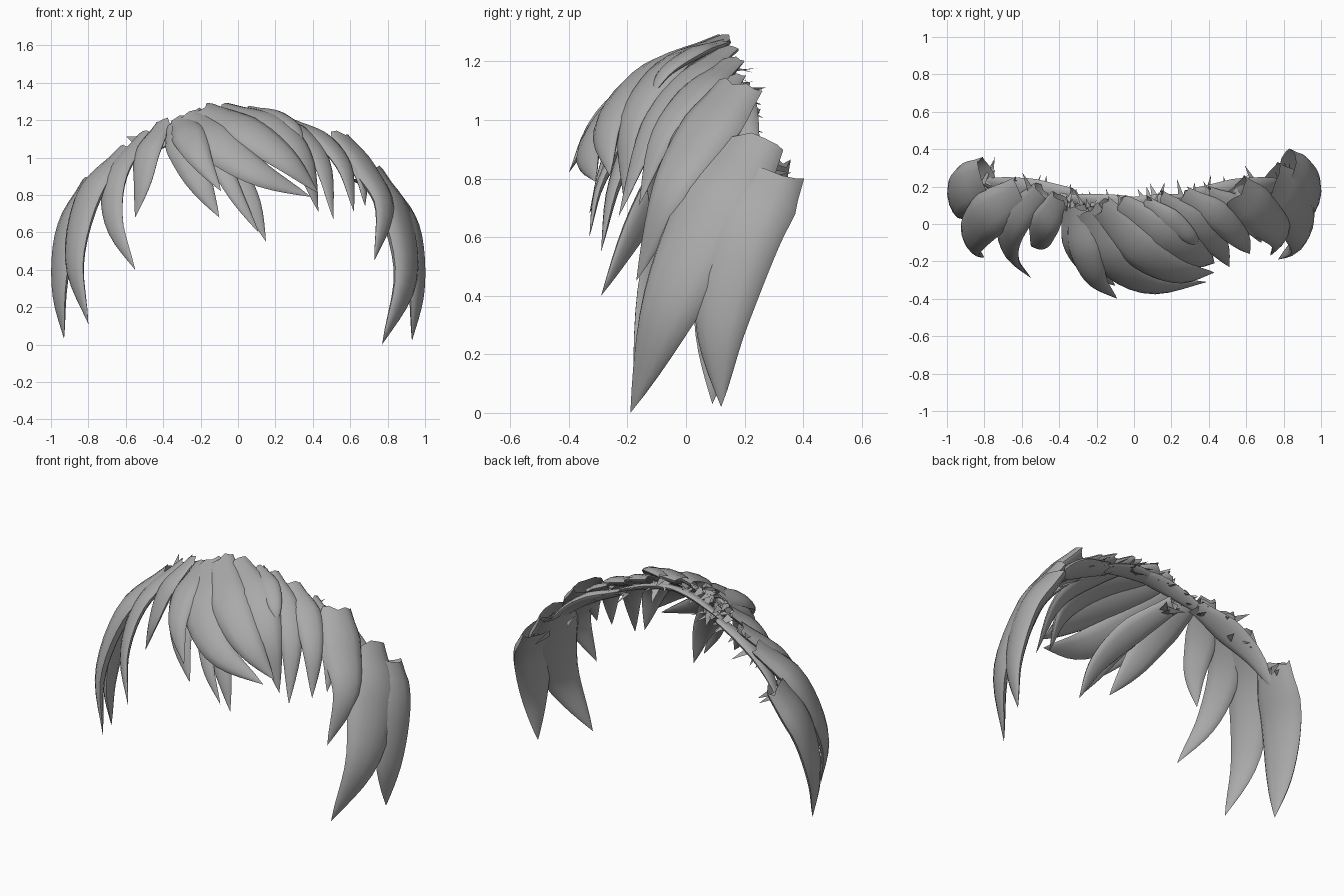
import bpy
import bmesh
import math
import random
from mathutils import Vector

random.seed(4)
old = bpy.data.objects.get("Cube")
if old:
    bpy.data.objects.remove(old, do_unlink=True)

grey = bpy.data.materials.new("hair grey")
grey.use_nodes = True
colour = (0.4, 0.4, 0.4, 1)
grey.diffuse_color = colour
grey.node_tree.nodes["Principled BSDF"].inputs["Base Color"].default_value = colour

HEAD = Vector((0, 0.45, 0.4))
RINGS, SIDES = 14, 12
roots = []


def spline(points, t):
    """Catmull-Rom position along the control points."""
    pts = [2 * points[0] - points[1], *points, 2 * points[-1] - points[-2]]
    spans = len(points) - 1
    i = min(int(t * spans), spans - 1)
    f = t * spans - i
    a, b, c, d = pts[i:i + 4]
    return 0.5 * (2 * b + (c - a) * f + (2 * a - 5 * b + 4 * c - d) * f ** 2
                  + (3 * b - a - 3 * c + d) * f ** 3)


def finish(bm, name, smooth):
    bmesh.ops.recalc_face_normals(bm, faces=bm.faces)
    mesh = bpy.data.meshes.new(name)
    for face in bm.faces:
        face.smooth = smooth
    bm.to_mesh(mesh)
    bm.free()
    mesh.materials.append(grey)
    obj = bpy.data.objects.new(name, mesh)
    bpy.context.collection.objects.link(obj)
    if smooth:
        bpy.ops.object.select_all(action="DESELECT")
        obj.select_set(True)
        bpy.context.view_layer.objects.active = obj
        bpy.ops.object.shade_smooth_by_angle(angle=math.radians(50))
    return obj


def lock(name, width, *path, root_width=0.6):
    """Tapered lens-section lock of hair, open and ragged at the root."""
    points = [Vector(p) for p in path]
    bm = bmesh.new()
    rings = []
    for i in range(RINGS):
        t = i / RINGS
        centre = spline(points, t)
        along = (spline(points, t + 0.01) - centre).normalized()
        across = along.cross(centre - HEAD).normalized()
        out = across.cross(along)
        w = width * min(1, root_width + 1.3 * t) * (1 - t ** 2.4)
        ring = []
        for k in range(SIDES):
            a = math.tau * k / SIDES
            depth = w * (0.22 if math.sin(a) > 0 else 0.16)
            p = centre + across * math.cos(a) * w / 2 + out * math.sin(a) * depth
            if i == 0:
                p -= along * random.uniform(0, 0.04)
            ring.append(bm.verts.new(p))
        rings.append(ring)
    tip = bm.verts.new(points[-1])
    for k in range(SIDES):
        n = (k + 1) % SIDES
        for r, s in zip(rings, rings[1:]):
            bm.faces.new((r[k], r[n], s[n], s[k]))
        bm.faces.new((rings[-1][k], rings[-1][n], tip))
    roots.append((points[0], width))
    return finish(bm, name, True)


# Long side locks
lock("left_side_back_lock", 0.3, (.81, .28, .8), (.91, .19, .6), (.95, .12, .3), (.93, .12, .02), root_width=0.8)
lock("left_side_front_lock", 0.35, (.73, .22, .9), (.84, .1, .68), (.89, -.06, .35), (.77, -.19, 0), root_width=0.65)
lock("right_side_back_lock", 0.28, (-.79, .25, .85), (-.91, .17, .6), (-.95, .11, .3), (-.93, .09, .03), root_width=0.75)
lock("right_side_front_lock", 0.27, (-.61, .17, 1.02), (-.79, .04, .8), (-.87, -.09, .45), (-.8, -.18, .11))

# Shorter locks on the right of the fringe
lock("right_temple_lock", 0.2, (-.5, .17, 1.11), (-.65, .0, .9), (-.66, -.16, .65), (-.55, -.29, .4))
lock("right_brow_lock", 0.19, (-.4, .13, 1.17), (-.48, 0, 1.03), (-.51, -.09, .86), (-.55, -.12, .68))

# Swept centre locks
lock("centre_right_lock", 0.23, (-.32, .08, 1.17), (-.28, -.12, 1.06), (-.21, -.25, .88), (-.1, -.33, .68))
lock("centre_forward_lock", 0.2, (-.3, .07, 1.19), (-.26, -.14, 1.11), (-.2, -.3, .99), (-.09, -.4, .82))
lock("centre_under_lock", 0.18, (-.22, .06, 1.12), (-.08, -.14, .98), (.06, -.24, .78), (.15, -.29, .55))
lock("centre_thin_lock", 0.12, (-.22, .03, 1.1), (-.1, -.18, .96), (0, -.29, .78), (.11, -.33, .6))
lock("centre_low_sweep", 0.27, (-.25, .07, 1.21), (-.12, -.17, 1.08), (.1, -.32, .92), (.39, -.31, .79))
lock("centre_middle_sweep", 0.26, (-.17, .08, 1.24), (.05, -.14, 1.13), (.26, -.26, .98), (.43, -.26, .81))
lock("centre_top_sweep", 0.24, (-.06, .09, 1.245), (.18, -.06, 1.16), (.34, -.18, .99), (.43, -.21, .71))
lock("centre_short_lock", 0.13, (.08, .1, 1.25), (.2, .02, 1.22), (.3, -.07, 1.16), (.35, -.12, 1.08))

# Locks stepping down the left of the fringe
lock("left_brow_lock", 0.19, (.14, .12, 1.22), (.32, 0, 1.12), (.45, -.12, .96), (.51, -.23, .67))
lock("left_middle_lock", 0.18, (.28, .14, 1.18), (.45, .04, 1.09), (.57, -.08, .94), (.62, -.16, .71))
lock("left_outer_lock", 0.16, (.4, .15, 1.13), (.54, .08, 1.04), (.65, -.02, .91), (.68, -.1, .74))
lock("left_temple_lock", 0.25, (.55, .17, 1.09), (.68, .05, .92), (.78, -.06, .73), (.73, -.17, .45), root_width=0.75)

# Flat strands tying the roots together behind the fringe
for side, label in ((1, "left"), (-1, "right")):
    lock(label + "_root_strand", 0.17, (side * .35, .15, 1.1), (side * .54, .17, 1.02),
         (side * .7, .2, .9), (side * .84, .23, .7))
    lock(label + "_crown_strand", 0.11, (side * -.1, .1, 1.2), (side * .1, .11, 1.19),
         (side * .3, .13, 1.13), (side * .45, .15, 1.06))

# Ragged slivers trailing back from the roots
bm = bmesh.new()
for root, width in roots:
    for _ in range(3):
        base = root + Vector((random.uniform(-.2, .2) * width, -.04, -.1 * width))
        aim = Vector((random.uniform(-.5, .5), .9, random.uniform(-.5, .15))).normalized()
        side = aim.cross(root - HEAD).normalized() * random.uniform(.02, .035)
        end = bm.verts.new(base + aim * random.uniform(.08, .17))
        feet = [bm.verts.new(base + v) for v in (side, -side)]
        bm.faces.new((*feet, end))
finish(bm, "root_slivers", False)
